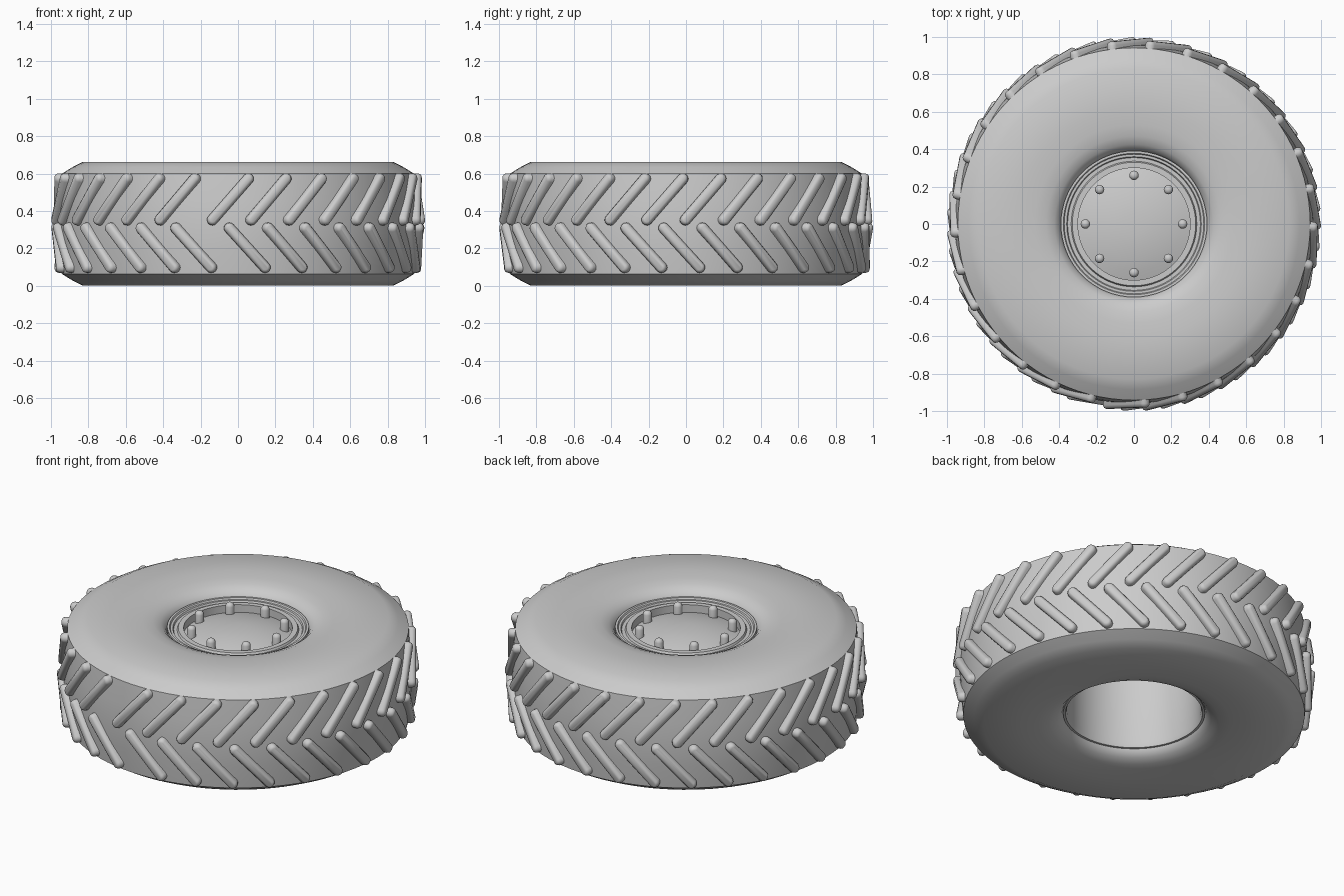
import bpy, bmesh, math
from mathutils import Vector

if "Cube" in bpy.data.objects:
    bpy.data.objects.remove(bpy.data.objects["Cube"])

MID = 0.331  # half of the tyre width


def finish(bm, name, angle=35):
    bmesh.ops.remove_doubles(bm, verts=bm.verts, dist=1e-5)
    bmesh.ops.recalc_face_normals(bm, faces=bm.faces)
    me = bpy.data.meshes.new(name)
    bm.to_mesh(me)
    bm.free()
    ob = bpy.data.objects.new(name, me)
    bpy.context.collection.objects.link(ob)
    bpy.ops.object.select_all(action='DESELECT')
    ob.select_set(True)
    bpy.context.view_layer.objects.active = ob
    bpy.ops.object.shade_smooth_by_angle(angle=math.radians(angle))
    return ob


def lathe(bm, profile, steps, centre=(0, 0), closed=False):
    """Spin a (radius, height) profile around a vertical axis."""
    cx, cy = centre
    pts = [bm.verts.new((cx + r, cy, z)) for r, z in profile]
    pairs = list(zip(pts, pts[1:])) + ([(pts[-1], pts[0])] if closed else [])
    edges = [bm.edges.new(p) for p in pairs]
    bmesh.ops.spin(bm, geom=pts + edges, cent=(cx, cy, 0), axis=(0, 0, 1),
                   angle=2 * math.pi, steps=steps, use_duplicate=False)


def on_tread(deg, r, z):
    """Point on the tread, angle counted from the front towards +x."""
    a = math.radians(deg)
    return Vector((r * math.sin(a), -r * math.cos(a), z))


def lug(bm, p0, p1, width=0.029):
    """Round-ended tread bar between two tread points."""
    along = (p1 - p0).normalized()
    mid = (p0 + p1) / 2
    out = Vector((mid.x, mid.y, 0))
    out = (out - along * out.dot(along)).normalized()
    side = out.cross(along)
    rings = []
    for h, s in ((-0.05, 1), (0.008, 1), (0.021, 0.8), (0.027, 0.45)):
        ring = []
        for end, base in ((p1, 0), (p0, math.pi)):
            for i in range(9):
                t = base + math.pi * i / 8
                ring.append(bm.verts.new(end + out * h + width * s *
                                         (side * math.cos(t) + along * math.sin(t))))
        rings.append(ring)
    n = len(rings[0])
    for a, b in zip(rings, rings[1:]):
        for i in range(n):
            j = (i + 1) % n
            bm.faces.new((a[i], a[j], b[j], b[i]))
    bm.faces.new(rings[0])
    bm.faces.new(rings[-1])


# Tyre carcass: half section mirrored about the middle plane
half = [(0.385, 0.215), (0.388, 0.25), (0.40, 0.277), (0.425, 0.301),
        (0.47, 0.318), (0.53, 0.327), (0.62, 0.331), (0.83, 0.331),
        (0.885, 0.303), (0.942, 0.268), (0.956, 0.13)]
section = ([(r, MID + z) for r, z in half] + [(0.962, MID)] +
           [(r, MID - z) for r, z in reversed(half)])
bm = bmesh.new()
lathe(bm, section, 96, closed=True)
finish(bm, "tyre")

# Two rows of slanted lugs with a wider gap at the front seam
for name, start, z0, z1 in (("upper_tread_lugs", -8.1, 0.352, 0.572),
                            ("lower_tread_lugs", -2.7, 0.308, 0.098)):
    bm = bmesh.new()
    for i in range(29):
        a = start + i * 12.24
        lug(bm, on_tread(a, 0.971, z0), on_tread(a + 11.4, 0.955, z1))
    finish(bm, name, 40)

# Rim: barrel open below, stepped rings above
rim = [(0.391, 0.09), (0.391, 0.066), (0.378, 0.066), (0.370, 0.09), (0.370, 0.535),
       (0.30, 0.535), (0.30, 0.60), (0.33, 0.60), (0.336, 0.588), (0.355, 0.588),
       (0.360, 0.598), (0.373, 0.598), (0.378, 0.607), (0.391, 0.607), (0.391, 0.57)]
bm = bmesh.new()
lathe(bm, rim, 64, closed=True)
finish(bm, "rim")

# Hub cover: shallow dome
bm = bmesh.new()
lathe(bm, [(0.303, 0.553), (0.25, 0.569), (0.19, 0.583), (0.12, 0.594),
           (0.06, 0.599), (0.0, 0.60)], 64)
finish(bm, "hub_cover")

# Wheel bolts
bm = bmesh.new()
for i in range(8):
    a = math.pi * i / 4
    lathe(bm, [(0.0, 0.55), (0.025, 0.55), (0.025, 0.615), (0.021, 0.626),
               (0.012, 0.633), (0.0, 0.635)], 16,
          centre=(0.26 * math.cos(a), 0.26 * math.sin(a)))
finish(bm, "wheel_bolts", 40)
